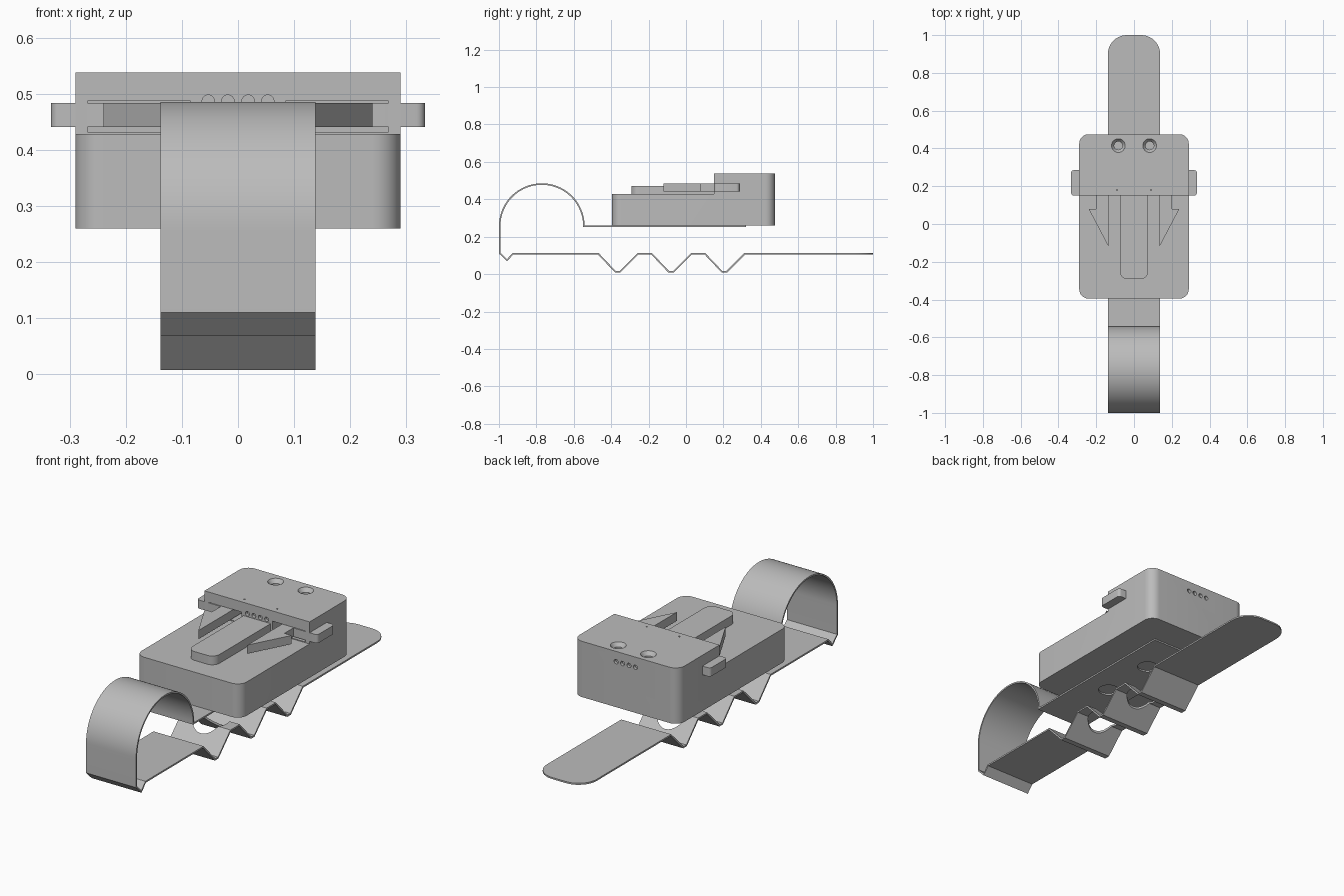
import bpy, bmesh, math
from mathutils import Matrix

if "Cube" in bpy.data.objects:
    bpy.data.objects.remove(bpy.data.objects["Cube"])

grey = bpy.data.materials.new("grey_plastic")
grey.diffuse_color = (0.5, 0.5, 0.5, 1)
grey.use_nodes = True
grey.node_tree.nodes["Principled BSDF"].inputs["Base Color"].default_value = grey.diffuse_color


def make_object(name, bm):
    bmesh.ops.recalc_face_normals(bm, faces=bm.faces[:])
    me = bpy.data.meshes.new(name)
    bm.to_mesh(me)
    bm.free()
    me.materials.append(grey)
    ob = bpy.data.objects.new(name, me)
    bpy.context.collection.objects.link(ob)
    return ob


def activate(ob):
    bpy.ops.object.select_all(action='DESELECT')
    ob.select_set(True)
    bpy.context.view_layer.objects.active = ob


def smooth(ob):
    activate(ob)
    bpy.ops.object.shade_smooth_by_angle(angle=math.radians(30))


def prism(name, outline, z0, z1):
    """Vertical extrusion of an outline given in x, y."""
    bm = bmesh.new()
    f = bm.faces.new([bm.verts.new((x, y, z0)) for x, y in outline])
    top = bmesh.ops.extrude_face_region(bm, geom=[f])
    for v in top['geom']:
        if isinstance(v, bmesh.types.BMVert):
            v.co.z = z1
    return make_object(name, bm)


def rounded(x0, x1, y0, y1, radii, n=10):
    """Rectangle outline; radii in order front-right, back-right, back-left, front-left."""
    pts = []
    corners = ((x1, y0, -1, 1, -90), (x1, y1, -1, -1, 0),
               (x0, y1, 1, -1, 90), (x0, y0, 1, 1, 180))
    for (x, y, sx, sy, a0), r in zip(corners, radii):
        if r == 0:
            pts.append((x, y))
            continue
        for i in range(n + 1):
            a = math.radians(a0 + 90 * i / n)
            pts.append((x + sx * r + r * math.cos(a), y + sy * r + r * math.sin(a)))
    return pts


def cone(name, loc, r1, r2, depth, axis='Z'):
    bm = bmesh.new()
    bmesh.ops.create_cone(bm, cap_ends=True, segments=32, radius1=r1, radius2=r2, depth=depth)
    if axis == 'Y':
        bmesh.ops.rotate(bm, verts=bm.verts[:], matrix=Matrix.Rotation(math.pi / 2, 3, 'X'))
    bmesh.ops.translate(bm, verts=bm.verts[:], vec=loc)
    return make_object(name, bm)


def combine(ob, others, operation='DIFFERENCE'):
    for other in others:
        activate(ob)
        m = ob.modifiers.new("cut", 'BOOLEAN')
        m.operation, m.solver, m.object = operation, 'EXACT', other
        bpy.ops.object.modifier_apply(modifier=m.name)
        bpy.data.objects.remove(other)


# Housing: low base plus raised rear block
housing = prism("housing", rounded(-0.29, 0.29, -0.395, 0.475, (0.05,) * 4), 0.26, 0.538)
step = prism("step_cutter", [(-0.4, -0.5), (0.4, -0.5), (0.4, 0.15), (-0.4, 0.15)], 0.428, 0.7)
cutters = [step]
for s in (-1, 1):
    # Latch slots, countersunk screw holes and pinholes
    xa, xb = sorted((s * 0.085, s * 0.268))
    cutters.append(prism("slot_cutter", [(xa, 0.1), (xb, 0.1), (xb, 0.27), (xa, 0.27)], 0.432, 0.487))
    cutters.append(cone("sink_cutter", (s * 0.083, 0.415, 0.529), 0.022, 0.037, 0.020))
    cutters.append(cone("screw_cutter", (s * 0.083, 0.415, 0.50), 0.022, 0.022, 0.06))
    cutters.append(cone("pin_cutter", (s * 0.09, 0.18, 0.538), 0.004, 0.004, 0.02))
# Contact holes in both ends of the block
for x in (-0.053, -0.018, 0.018, 0.053):
    for y in (0.15, 0.475):
        cutters.append(cone("contact_cutter", (x, y, 0.487), 0.011, 0.011, 0.03, 'Y'))
combine(housing, cutters)
smooth(housing)

# Central tongue on the base
tongue = prism("tongue", rounded(-0.075, 0.075, -0.292, 0.16, (0.04, 0, 0, 0.04)), 0.425, 0.472)
smooth(tongue)

# Barbed latches with side tabs
for s, side in ((-1, "left"), (1, "right")):
    barb = [(0.135, -0.12), (0.24, 0.08), (0.2, 0.08), (0.2, 0.15)]
    tab = rounded(0.2, 0.333, 0.15, 0.285, (0.015, 0.015, 0, 0), 5)[:-1]
    pts = barb + tab + [(0.135, 0.285)]
    # drop the doubled corner where barb meets tab
    pts = [p for i, p in enumerate(pts) if p != pts[i - 1]]
    latch = prism(side + "_latch", [(s * x, y) for x, y in pts], 0.441, 0.484)
    smooth(latch)

# Spring clip: one bent ribbon, listed as (y, z, half width)
W, R = 0.138, 0.1
path = []
for i in range(11):
    a = math.pi / 2 * (1 - i / 10)
    path.append((1 - R + R * math.sin(a), 0.11, W - R + R * math.cos(a)))
for k in (2, 1, 0):
    y = -0.365 + 0.285 * k
    path += [(y + 0.11, 0.11, W), (y + 0.012, 0.012, W),
             (y - 0.012, 0.012, W), (y - 0.105, 0.11, W)]
path += [(-0.925, 0.11, W), (-0.957, 0.074, W), (-0.996, 0.112, W)]
for i in range(49):
    a = math.pi * (1 - i / 48)
    path.append((-0.771 + 0.225 * math.cos(a), 0.2565 + 0.225 * math.sin(a), W))
path.append((0.32, 0.2565, W))

bm = bmesh.new()
rows = [(bm.verts.new((-w, y, z)), bm.verts.new((w, y, z))) for y, z, w in path]
for a, b in zip(rows, rows[1:]):
    bm.faces.new((a[0], a[1], b[1], b[0]))
clip = make_object("spring_clip", bm)
activate(clip)
m = clip.modifiers.new("thickness", 'SOLIDIFY')
m.thickness, m.offset, m.use_even_offset = 0.008, 0, True
bpy.ops.object.modifier_apply(modifier=m.name)
# Round openings in the ridges and in the mounting plate
holes = []
for y in (-0.21, 0.08):
    holes.append(cone("ridge_cutter", (0, y, 0.09), 0.085, 0.085, 0.2))
    holes.append(cone("plate_cutter", (0, y + 0.02, 0.255), 0.048, 0.048, 0.06))
combine(clip, holes)
smooth(clip)
